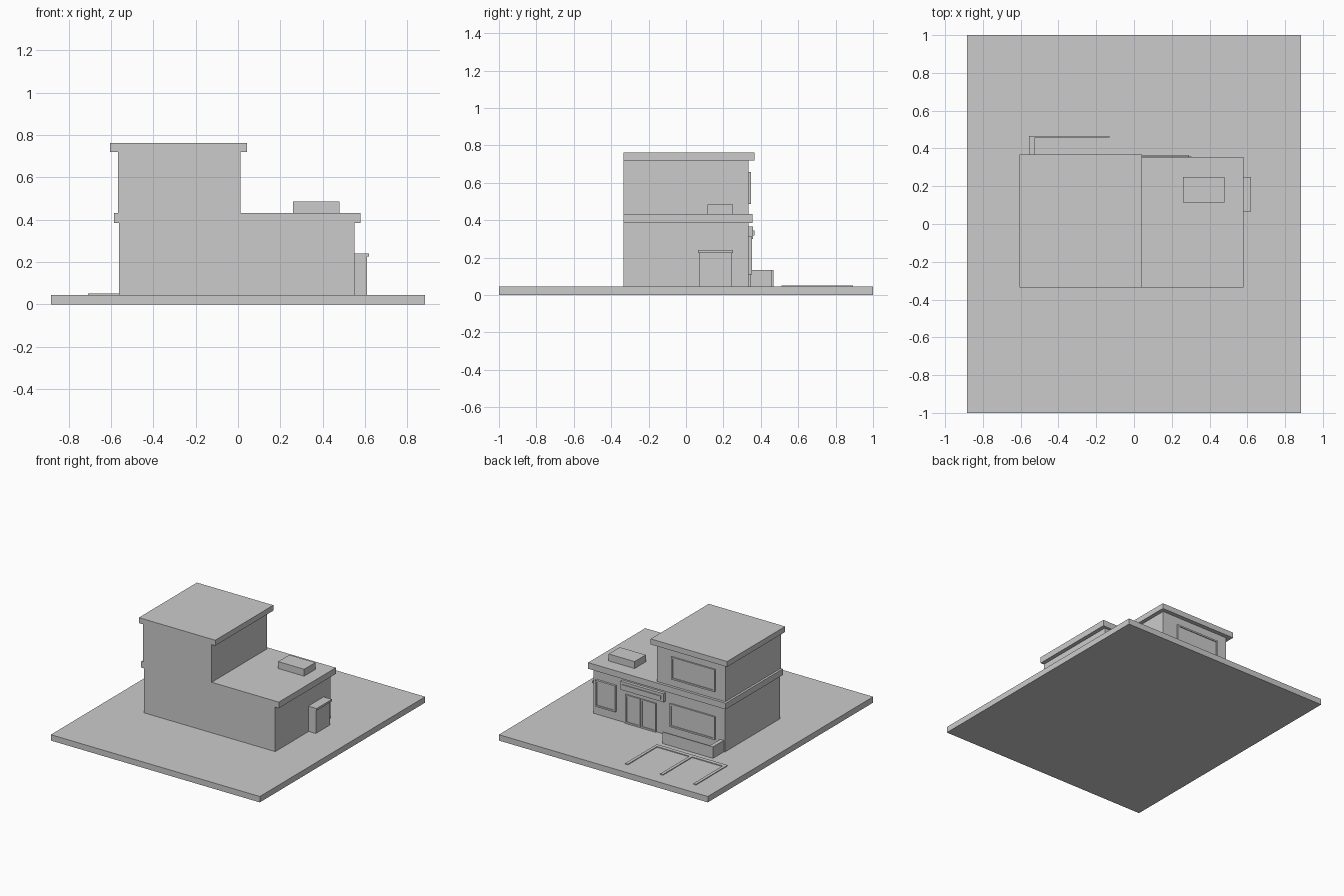
import bpy
import bmesh

old = bpy.data.objects.get("Cube")
if old:
    bpy.data.objects.remove(old, do_unlink=True)

# Single flat colour
GREY = (0.6, 0.6, 0.6, 1.0)
grey = bpy.data.materials.new("plain_grey")
grey.diffuse_color = GREY
grey.use_nodes = True
grey.node_tree.nodes["Principled BSDF"].inputs["Base Color"].default_value = GREY

GROUND = 0.045   # top of the base slab
BACK = -0.335    # plain, flush wall
FACE = 0.335     # wall with the entrance


def add_boxes(name, *boxes):
    """One object made of boxes, each given as (x range, y range, z range)."""
    bm = bmesh.new()
    for ranges in boxes:
        verts = bmesh.ops.create_cube(bm, size=1)["verts"]
        for v in verts:
            for axis, (low, high) in enumerate(ranges):
                v.co[axis] = low if v.co[axis] < 0 else high
    mesh = bpy.data.meshes.new(name)
    bm.to_mesh(mesh)
    bm.free()
    mesh.materials.append(grey)
    obj = bpy.data.objects.new(name, mesh)
    bpy.context.collection.objects.link(obj)
    return obj


def add_window(name, x, z, depth=0.012, bar=0.012):
    """Four frame bars around a slightly recessed pane."""
    y = (FACE - 0.005, FACE + depth)
    inner = (z[0] + bar, z[1] - bar)
    add_boxes(name + "_frame",
              (x, y, (z[0], inner[0])), (x, y, (inner[1], z[1])),
              ((x[0], x[0] + bar), y, inner), ((x[1] - bar, x[1]), y, inner))
    add_boxes(name + "_pane",
              ((x[0] + bar, x[1] - bar), (FACE - 0.005, FACE + depth - 0.006), inner))


# Ground and main volumes
add_boxes("base_slab", ((-0.885, 0.885), (-1, 1), (0, GROUND)))
add_boxes("ground_floor", ((-0.563, 0.55), (BACK, FACE), (GROUND, 0.385)))
add_boxes("upper_floor", ((-0.568, 0.012), (BACK, FACE), (0.43, 0.72)))

# Overhanging roofs, flush with the plain wall
add_boxes("lower_roof", ((-0.585, 0.58), (BACK, 0.355), (0.385, 0.432)))
add_boxes("upper_roof", ((-0.605, 0.042), (BACK, 0.367), (0.72, 0.762)))

# Roof unit and side cabinet
add_boxes("roof_unit", ((0.26, 0.48), (0.115, 0.25), (0.43, 0.485)))
add_boxes("side_cabinet", ((0.545, 0.61), (0.07, 0.243), (GROUND, 0.225)))
add_boxes("side_cabinet_cap", ((0.545, 0.62), (0.065, 0.25), (0.225, 0.241)))

# Windows
add_window("upper_window", (-0.483, -0.115), (0.487, 0.658))
add_window("lower_window", (-0.483, -0.105), (0.12, 0.297))
add_window("small_window", (0.355, 0.525), (0.11, 0.312), depth=0.017)

# Double entrance door
for side, x in (("right", (0.015, 0.143)), ("left", (0.147, 0.275))):
    add_window(side + "_door", x, (GROUND, 0.265), depth=0.01)

# Blank sign board above the entrance
add_boxes("sign_board", ((-0.06, 0.305), (FACE - 0.005, 0.358), (0.3, 0.365)))
add_boxes("sign_strip", ((-0.04, 0.29), (0.355, 0.365), (0.318, 0.345)))

# Low garden wall
add_boxes("low_wall",
          ((-0.555, -0.525), (FACE, 0.458), (GROUND, 0.133)),
          ((-0.555, -0.13), (0.458, 0.467), (GROUND, 0.133)))

# Parking bay markings
add_boxes("parking_cross_line", ((-0.71, -0.11), (0.51, 0.54), (GROUND, 0.051)))
add_boxes("parking_bay_lines",
          *[((x, x + 0.023), (0.54, 0.893), (GROUND, 0.051))
            for x in (-0.71, -0.43, -0.133)])
